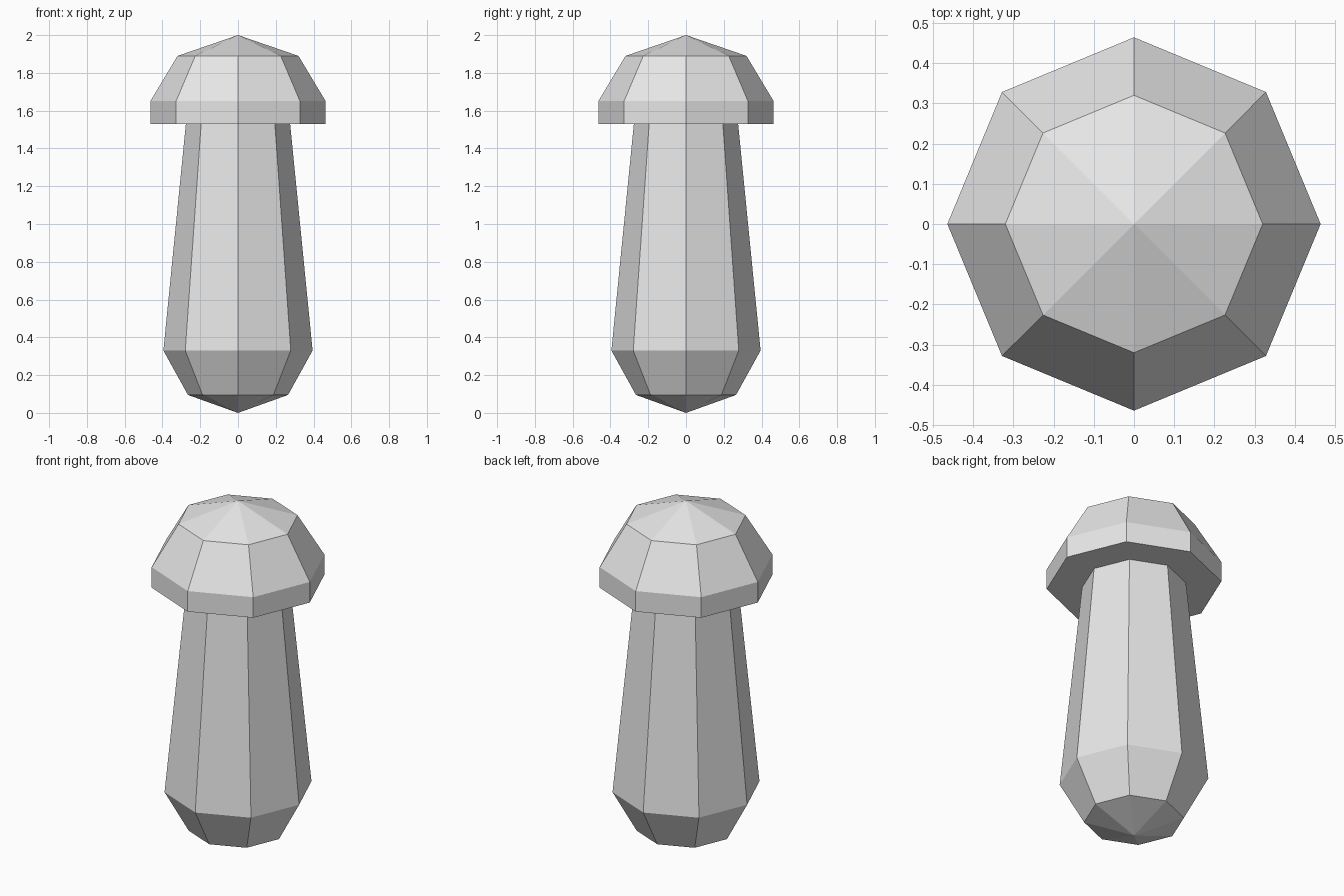
import bpy
import bmesh
from math import cos, sin, tau

SIDES = 8

cube = bpy.data.objects.get("Cube")
if cube:
    bpy.data.objects.remove(cube, do_unlink=True)

grey = bpy.data.materials.new("light_grey")
grey.use_nodes = True
colour = (0.8, 0.8, 0.8, 1)
grey.diffuse_color = colour
grey.node_tree.nodes["Principled BSDF"].inputs["Base Color"].default_value = colour


def lathe(name, profile):
    """Faceted turned part from (radius, height) points; radius 0 is a tip."""
    bm = bmesh.new()
    rings = []
    for r, z in profile:
        count = SIDES if r else 1
        rings.append([bm.verts.new((r * cos(tau * i / SIDES), r * sin(tau * i / SIDES), z))
                      for i in range(count)])
    for low, high in zip(rings, rings[1:]):
        for i in range(SIDES):
            j = (i + 1) % SIDES
            corners = [low[i % len(low)], low[j % len(low)],
                       high[j % len(high)], high[i % len(high)]]
            bm.faces.new(list(dict.fromkeys(corners)))
    bmesh.ops.recalc_face_normals(bm, faces=bm.faces)
    mesh = bpy.data.meshes.new(name)
    bm.to_mesh(mesh)
    bm.free()
    mesh.materials.append(grey)
    obj = bpy.data.objects.new(name, mesh)
    bpy.context.collection.objects.link(obj)
    return obj


# Tapering stem with a pointed, rounded base; closed where it meets the cap
lathe("stem", [(0, 0), (0.265, 0.095), (0.395, 0.33), (0.276, 1.53), (0, 1.53)])

# Domed cap with a short upright rim and a flat underside around the stem
lathe("cap", [(0.276, 1.53), (0.464, 1.53), (0.464, 1.65), (0.32, 1.89), (0, 2)])
